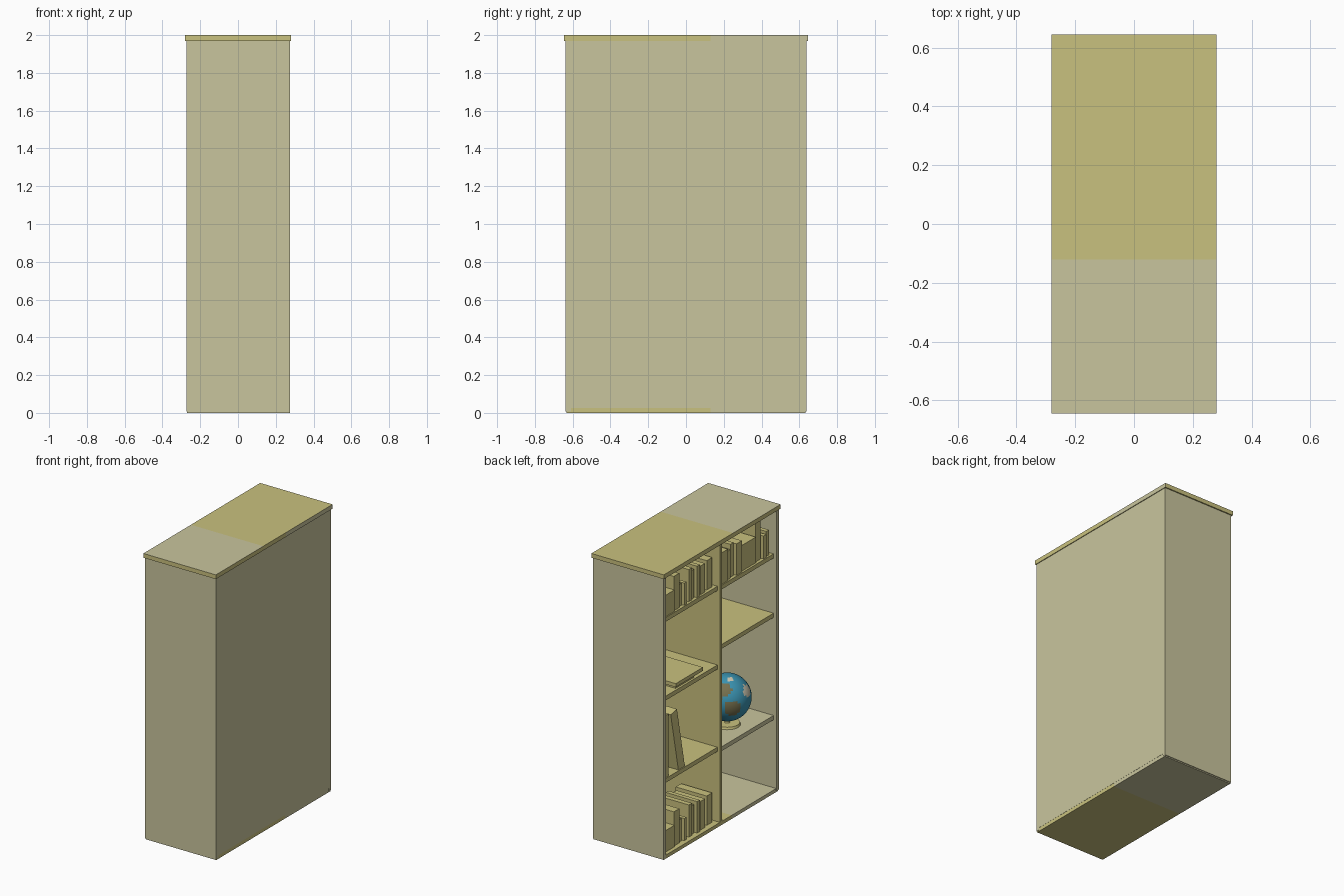
import bpy, bmesh, math
from mathutils import Vector, Matrix

if "Cube" in bpy.data.objects:
    bpy.data.objects.remove(bpy.data.objects["Cube"])


def mat(name, rgb):
    m = bpy.data.materials.new(name)
    lin = [((c / 255 + 0.055) / 1.055) ** 2.4 for c in rgb]
    m.diffuse_color = (*lin, 1)
    m.use_nodes = True
    m.node_tree.nodes["Principled BSDF"].inputs["Base Color"].default_value = m.diffuse_color
    return m


PALE = mat("pale wood", (201, 197, 157))
YELLOW = mat("yellow wood", (201, 193, 126))
BLUE = mat("sea blue", (58, 146, 176))
LAND = mat("land olive", (118, 112, 78))
CREAM = mat("ice cream white", (205, 200, 178))


def finish(name, bm, mats):
    me = bpy.data.meshes.new(name)
    bm.to_mesh(me)
    bm.free()
    for m in mats:
        me.materials.append(m)
    ob = bpy.data.objects.new(name, me)
    bpy.context.collection.objects.link(ob)
    return ob


def box_bm(x0, x1, y0, y1, z0, z1):
    bm = bmesh.new()
    bmesh.ops.create_cube(bm, size=1)
    for v in bm.verts:
        v.co = ((x0 + x1) / 2 + v.co.x * (x1 - x0),
                (y0 + y1) / 2 + v.co.y * (y1 - y0),
                (z0 + z1) / 2 + v.co.z * (z1 - z0))
    return bm


def box(name, x0, x1, y0, y1, z0, z1, m=PALE):
    return finish(name, box_bm(x0, x1, y0, y1, z0, z1), [m])


def split_slab(name, dims, rule):
    """Slab cut across at two places, coloured by a rule on normal and position."""
    bm = box_bm(*dims)
    for y in (-0.12, 0.13):
        bmesh.ops.bisect_plane(bm, geom=bm.verts[:] + bm.edges[:] + bm.faces[:],
                               plane_co=(0, y, 0), plane_no=(0, 1, 0))
    bm.normal_update()
    for f in bm.faces:
        f.material_index = int(rule(f.normal, f.calc_center_median().y))
    return finish(name, bm, [PALE, YELLOW])


# two-tone top board and base board
split_slab("top_board", (-0.28, 0.28, -0.645, 0.645, 1.97, 2.0),
           lambda n, y: y > -0.12 if n.z > 0.5 else (y < 0.13 if n.x > 0.5 else True))
split_slab("base_board", (-0.27, 0.274, -0.632, 0.632, 0, 0.025),
           lambda n, y: y < 0.13 if (n.z < -0.5 or n.x > 0.5)
           else (y > -0.1 if n.z > 0.5 or n.x < -0.5 else False))

# carcass
for s, side in ((1, "rear"), (-1, "front")):
    ya, yb = sorted((s * 0.61, s * 0.637))
    box(side + "_side_panel", -0.272, 0.275, ya, yb, 0.008, 1.97)
box("back_panel", 0.25, 0.275, -0.61, 0.61, 0.025, 1.97)
box("divider", -0.27, 0.25, -0.01, 0.01, 0.025, 1.97, YELLOW)

# shelves, by height of the upper face
T = 0.03
for i, z in enumerate((0.545, 1.12, 1.67)):
    box(f"rear_shelf_{i}", -0.25, 0.25, 0.01, 0.61, z - T, z, YELLOW)
for i, (z, m) in enumerate(((0.53, PALE), (1.245, YELLOW), (1.66, YELLOW))):
    box(f"front_shelf_{i}", -0.25, 0.25, -0.61, -0.01, z - T, z, m)


# rows of books: (y start, y end, height, depth)
def book_row(name, z, books, x=-0.243):
    for i, (a, b, h, d) in enumerate(books):
        off = 0.008 * (i % 3)
        box(f"{name}_{i}", x + off, x + off + d, min(a, b), max(a, b), z, z + h, YELLOW)


REAR = [(.60, .475, .15, .26), (.47, .41, .24, .24), (.40, .375, .155, .2), (.365, .34, .155, .2),
        (.305, .27, .225, .24), (.265, .235, .2, .22), (.225, .195, .22, .24),
        (.175, .125, .2, .22), (.095, .035, .205, .24)]
book_row("upper_book", 1.67, REAR)
book_row("lower_book", 0.025, REAR)
book_row("front_bay_book", 1.66,
         [(-.04, -.115, .22, .24), (-.125, -.155, .2, .22), (-.165, -.2, .23, .24),
          (-.21, -.27, .22, .24), (-.285, -.435, .18, .26), (-.445, -.5, .28, .24),
          (-.51, -.54, .16, .2), (-.55, -.58, .175, .22)])

# flat stacked books
box("stacked_book_low", -0.235, 0.02, 0.25, 0.45, 1.12, 1.14, YELLOW)
box("stacked_book_top", -0.25, 0.04, 0.17, 0.47, 1.14, 1.165, YELLOW)

# tall upright book and its leaning neighbour
box("upright_book", -0.243, 0.05, 0.54, 0.605, 0.545, 0.98, YELLOW)
lean = box("leaning_book", -0.243, 0.05, 0, 0.07, 0, 0.44, YELLOW)
lean.matrix_world = Matrix.Translation((0, 0.36, 0.546)) @ Matrix.Rotation(-0.2, 4, 'X')

# globe with land patches, coloured by closeness to patch centres
GX, GY, GZ, R = -0.084, -0.336, 0.72, 0.155
side, up, toward = Vector((-.82, -.573, 0)), Vector((.242, -.346, .906)), Vector((-.52, .743, .423))
patches = [(-.12, .30, 1, .30, 1), (-.4, .1, 1, .3, 1), (.22, -.5, 1, .33, 1), (.05, -.35, 1, .2, 1),
           (.83, .25, 1, .28, 2), (.14, .72, 1, .13, 2),
           (-.3, .3, -1, .4, 1), (.1, -.4, -1, .38, 1), (.4, .3, -1, .3, 1), (-.8, -.2, -1, .25, 1)]
bm = bmesh.new()
bmesh.ops.create_uvsphere(bm, u_segments=48, v_segments=28, radius=R)
for f in bm.faces:
    f.smooth = True
    d = f.calc_center_median().normalized()
    for px, py, sgn, ang, idx in patches:
        p = side * px + up * py + toward * sgn * math.sqrt(max(0, 1 - px * px - py * py))
        if d.angle(p) < ang:
            f.material_index = idx
globe = finish("globe_ball", bm, [BLUE, LAND, CREAM])
globe.location = (GX, GY, GZ)


# globe foot and stem
def cylinder(name, r1, r2, z0, z1, m):
    bm = bmesh.new()
    bmesh.ops.create_cone(bm, cap_ends=True, segments=32, radius1=r1, radius2=r2, depth=z1 - z0)
    ob = finish(name, bm, [m])
    ob.location = (GX, GY, (z0 + z1) / 2)


cylinder("globe_foot", 0.085, 0.08, 0.53, 0.545, YELLOW)
cylinder("globe_stem", 0.018, 0.012, 0.545, 0.57, YELLOW)
